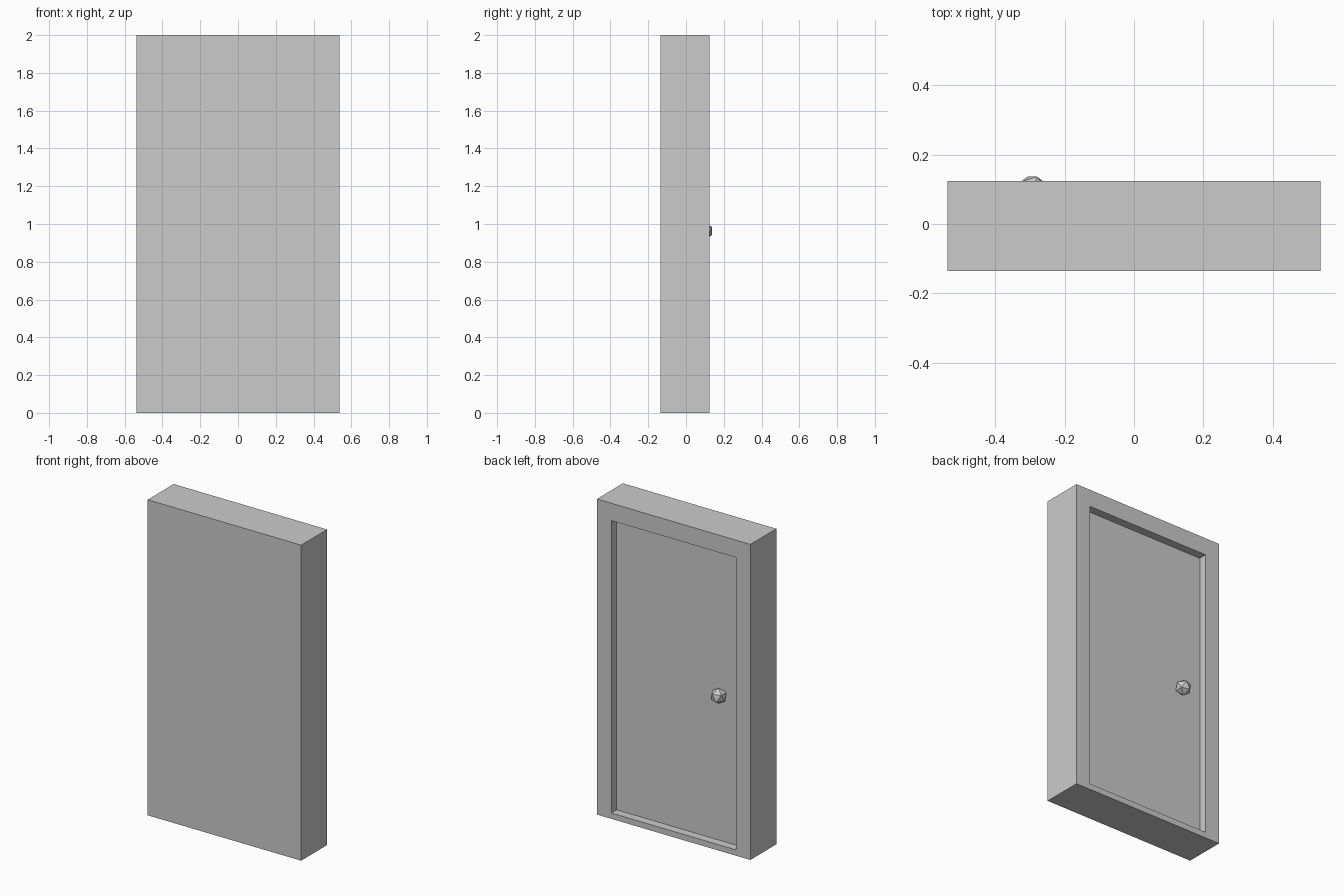
import bpy, bmesh
from mathutils import Matrix, Vector

if "Cube" in bpy.data.objects:
    bpy.data.objects.remove(bpy.data.objects["Cube"])

W, Y0, Y1, H = 0.538, -0.136, 0.124, 2.0      # half width, front, back, height
OPEN_X, OPEN_Z0, OPEN_Z1 = 0.437, 0.037, 1.89  # opening on the back
DEPTH = 0.053


def add_object(name, bm):
    bmesh.ops.recalc_face_normals(bm, faces=bm.faces)
    mesh = bpy.data.meshes.new(name)
    bm.to_mesh(mesh)
    bm.free()
    obj = bpy.data.objects.new(name, mesh)
    bpy.context.collection.objects.link(obj)
    return obj


# Solid frame block
bm = bmesh.new()
bmesh.ops.create_cube(bm, size=1)
bmesh.ops.scale(bm, vec=(2 * W, Y1 - Y0, H), verts=bm.verts)
bmesh.ops.translate(bm, vec=(0, (Y0 + Y1) / 2, H / 2), verts=bm.verts)
bm.normal_update()

# Frame border around the opening on the back
back = max(bm.faces, key=lambda f: f.calc_center_median().y)
bmesh.ops.inset_region(bm, faces=[back], thickness=0.1)
for v in back.verts:
    v.co.x = OPEN_X if v.co.x > 0 else -OPEN_X
    v.co.z = OPEN_Z1 if v.co.z > 1 else OPEN_Z0

# Recessed door panel
panel = bmesh.ops.extrude_face_region(bm, geom=[back])
sunk = [g for g in panel["geom"] if isinstance(g, bmesh.types.BMVert)]
if back.is_valid:
    bmesh.ops.delete(bm, geom=[back], context='FACES_ONLY')
bmesh.ops.translate(bm, vec=(0, -DEPTH, 0), verts=sunk)
add_object("door_and_frame", bm)

# Faceted door knob
bm = bmesh.new()
bmesh.ops.create_icosphere(bm, subdivisions=1, radius=0.05,
                           matrix=Matrix.Translation(Vector((-0.294, 0.094, 0.963))))
add_object("door_knob", bm)
